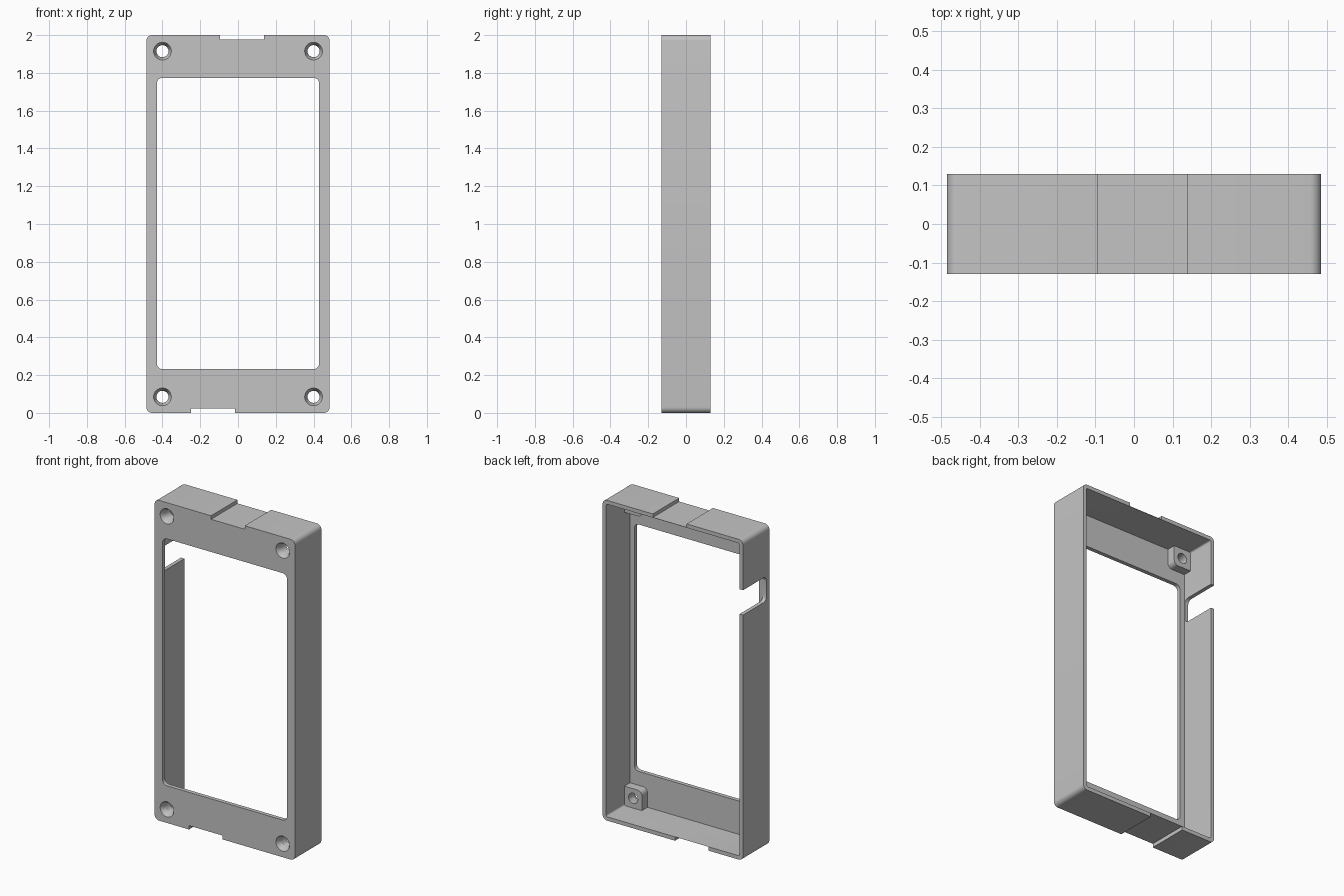
import bpy, bmesh, math
from mathutils import Matrix, Vector

old = bpy.data.objects.get("Cube")
if old:
    bpy.data.objects.remove(old, do_unlink=True)

# Single plastic colour
grey = bpy.data.materials.new("matte grey")
grey.use_nodes = True
grey.diffuse_color = (0.55, 0.55, 0.55, 1)
grey.node_tree.nodes["Principled BSDF"].inputs["Base Color"].default_value = grey.diffuse_color

W, D, H = 0.485, 0.13, 2.0       # half width, half depth, height
T = 0.024                        # wall thickness
PLATE = -D + 0.025               # inner face of the front plate
HOLE_X, HOLE_Z = 0.4, 0.085


def finish(name, bm, helper=False):
    bmesh.ops.recalc_face_normals(bm, faces=bm.faces)
    mesh = bpy.data.meshes.new(name)
    bm.to_mesh(mesh)
    bm.free()
    mesh.materials.append(grey)
    obj = bpy.data.objects.new(name, mesh)
    bpy.context.collection.objects.link(obj)
    obj.hide_render = helper
    return obj


def rounded_block(name, lo, hi, axis=None, radius=0, helper=False, keep=lambda c: True):
    """Box between two corners, with chosen edges along one axis rounded."""
    lo, hi = Vector(lo), Vector(hi)
    bm = bmesh.new()
    bmesh.ops.create_cube(bm, size=1, matrix=Matrix.Translation((lo + hi) / 2)
                          @ Matrix.Diagonal((*(hi - lo), 1)))
    if radius:
        edges = [e for e in bm.edges
                 if abs((e.verts[0].co - e.verts[1].co).normalized()[axis]) > 0.9
                 and keep((e.verts[0].co + e.verts[1].co) / 2)]
        bmesh.ops.bevel(bm, geom=edges, offset=radius, segments=6,
                        profile=0.5, affect='EDGES')
    return finish(name, bm, helper)


def round_cutter(name, x, z, y0, y1, r0, r1):
    """Cylinder or cone along y."""
    bm = bmesh.new()
    turn = Matrix.Translation((x, (y0 + y1) / 2, z)) @ Matrix.Rotation(-math.pi / 2, 4, 'X')
    bmesh.ops.create_cone(bm, cap_ends=True, segments=40, radius1=r0, radius2=r1,
                          depth=y1 - y0, matrix=turn)
    return finish(name, bm, True)


def boolean(target, tool, operation='DIFFERENCE'):
    mod = target.modifiers.new(tool.name, 'BOOLEAN')
    mod.operation = operation
    mod.solver = 'EXACT'
    mod.object = tool
    bpy.context.view_layer.objects.active = target
    bpy.ops.object.modifier_apply(modifier=mod.name)
    bpy.data.objects.remove(tool, do_unlink=True)


# Outer shell, hollowed from the back
frame = rounded_block("bezel_frame", (-W, -D, 0), (W, D, H), 1, 0.03)
boolean(frame, rounded_block("cavity", (-W + T, PLATE, T), (W - T, D + 0.1, H - T), 1, 0.01, True))

# Screw bosses in the four corners
corners = [(sx, top) for sx in (-1, 1) for top in (False, True)]
for sx, top in corners:
    x0, x1 = sorted((sx * 0.34, sx * (W - T / 2)))
    z0, z1 = (H - 0.145, H - T / 2) if top else (T / 2, 0.145)
    inner = lambda c: abs(c.x) < 0.4 and 0.1 < c.z < H - 0.1
    boolean(frame, rounded_block("boss", (x0, PLATE - 0.01, z0), (x1, -0.05, z1),
                                 1, 0.03, True, inner), 'UNION')

# Screen opening
boolean(frame, rounded_block("opening", (-0.43, -0.3, 0.232), (0.43, 0, 1.774), 1, 0.03, True))

# Countersunk screw holes
for sx, top in corners:
    x, z = sx * HOLE_X, H - HOLE_Z if top else HOLE_Z
    boolean(frame, round_cutter("hole", x, z, -0.2, 0, 0.032, 0.032))
    boolean(frame, round_cutter("countersink", x, z, -D - 0.01, -D + 0.03, 0.052, 0.032))

# Cable gaps through the top and bottom walls
boolean(frame, rounded_block("top_gap", (-0.095, -0.3, H - T + 0.002), (0.138, 0.3, H + 0.1), helper=True))
boolean(frame, rounded_block("lower_gap", (-0.248, -0.3, -0.1), (-0.015, 0.3, T), helper=True))

# Port slot in one side wall, open at the back
boolean(frame, rounded_block("side_slot", (-W - 0.1, -0.1, 1.535), (-W + T + 0.01, 0.3, 1.69),
                             0, 0.03, True, lambda c: c.y < 0))

# Smooth the rounded corners and keep the edges crisp
bpy.ops.object.select_all(action='DESELECT')
frame.select_set(True)
bpy.context.view_layer.objects.active = frame
bpy.ops.object.shade_smooth_by_angle(angle=math.radians(30))
